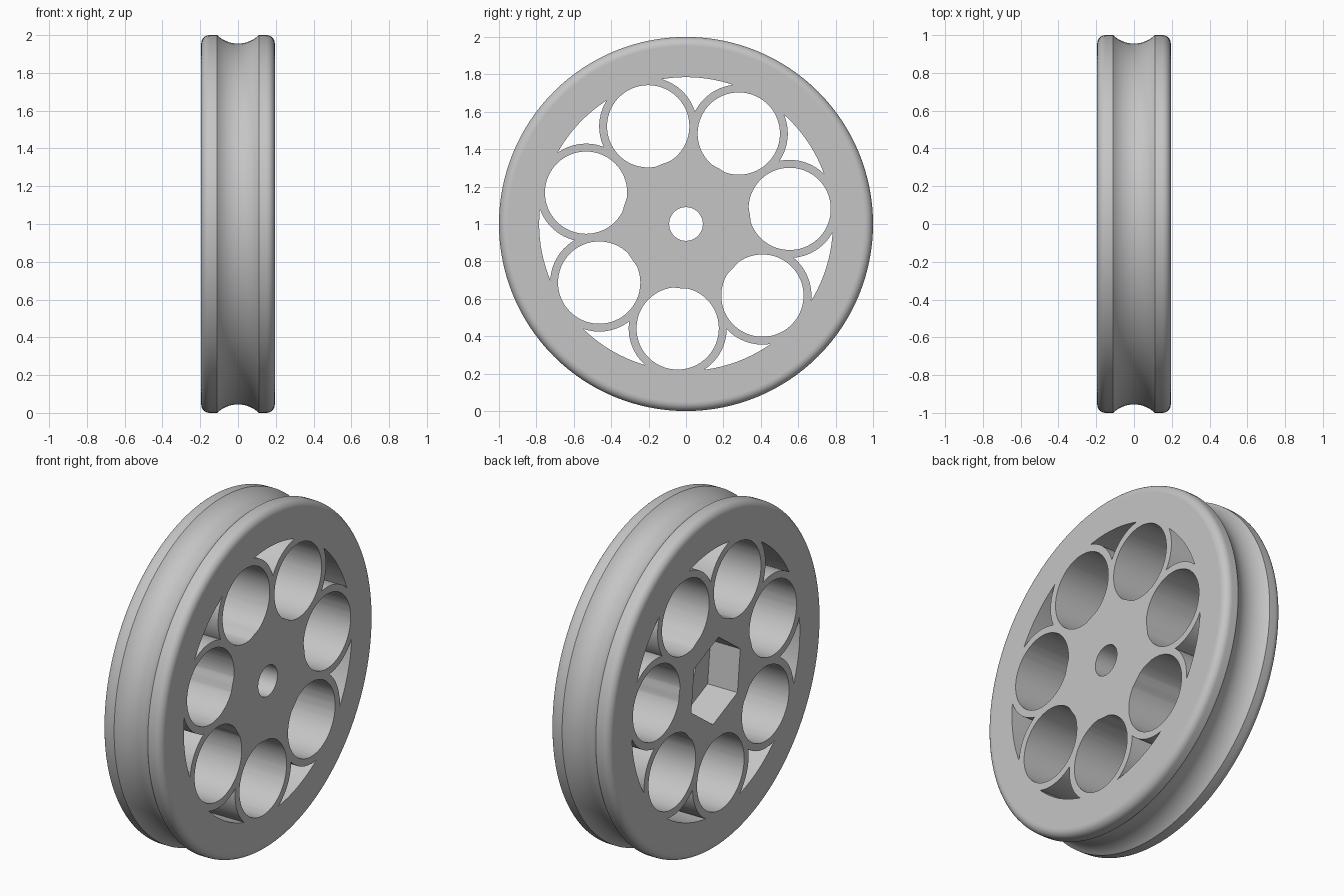
import bpy, bmesh
from math import pi, sin, cos, acos, asin, sqrt, hypot, atan2, radians

if "Cube" in bpy.data.objects:
    bpy.data.objects.remove(bpy.data.objects["Cube"], do_unlink=True)

HALF, BORE, FILLET = 0.195, 0.09, 0.045      # half width, axle bore, rim rounding
GROOVE, SAG = 0.11, 0.045                    # half width and depth of the groove
HOLES, PITCH, HOLE_R, RING_R = 7, 0.56, 0.22, 0.262
POCKET_R, HUB_R = 0.785, 0.345
START, STEP = radians(8.3), 2 * pi / HOLES

grey = bpy.data.materials.new("light grey")
grey.use_nodes = True
colour = (0.56, 0.56, 0.56, 1)
grey.diffuse_color = colour
grey.node_tree.nodes["Principled BSDF"].inputs["Base Color"].default_value = colour


def make_object(name, bm):
    bmesh.ops.recalc_face_normals(bm, faces=bm.faces)
    mesh = bpy.data.meshes.new(name)
    bm.to_mesh(mesh)
    bm.free()
    mesh.materials.append(grey)
    obj = bpy.data.objects.new(name, mesh)
    bpy.context.collection.objects.link(obj)
    return obj


def lathe(profile, segments):
    """Spin a closed (x, radius) profile around the axle."""
    bm = bmesh.new()
    rings = []
    for i in range(segments):
        a = 2 * pi * i / segments
        rings.append([bm.verts.new((x, r * cos(a), 1 + r * sin(a))) for x, r in profile])
    n = len(profile)
    for i in range(segments):
        p, q = rings[i], rings[(i + 1) % segments]
        for j in range(n):
            k = (j + 1) % n
            bm.faces.new((p[j], p[k], q[k], q[j]))
    return bm


def prism(bm, polar, x0, x1):
    """Extrude an outline of (radius, angle) points along the axle."""
    ends = [[bm.verts.new((x, r * cos(a), 1 + r * sin(a))) for r, a in polar] for x in (x0, x1)]
    bm.faces.new(ends[0])
    bm.faces.new(ends[1])
    n = len(polar)
    for i in range(n):
        j = (i + 1) % n
        bm.faces.new((ends[0][i], ends[0][j], ends[1][j], ends[1][i]))


# Wheel section: rounded shoulders and a concave groove
half = [(HALF, BORE)]
for i in range(9):
    a = pi / 2 * i / 8
    half.append((HALF - FILLET + FILLET * cos(a), 1 - FILLET + FILLET * sin(a)))
arc_r = (GROOVE ** 2 + SAG ** 2) / (2 * SAG)
spread = asin(GROOVE / arc_r)
groove = []
for i in range(17):
    a = spread * (1 - i / 8)
    groove.append((arc_r * sin(a), 1 - SAG + arc_r * (1 - cos(a))))
profile = half + groove + [(-x, r) for x, r in reversed(half)]
wheel = make_object("grooved_wheel", lathe(profile, 128))

cut = bmesh.new()
# Round holes, trimmed by the hub
for k in range(HOLES):
    mid = START + k * STEP
    outline = []
    for i in range(64):
        t = 2 * pi * i / 64
        u, v = PITCH + HOLE_R * cos(t), HOLE_R * sin(t)
        outline.append((max(hypot(u, v), HUB_R), mid + atan2(v, u)))
    prism(cut, outline, -0.3, 0.3)

# Three-sided pockets between neighbouring hole rings
apex = PITCH * cos(STEP / 2) + sqrt(RING_R ** 2 - (PITCH * sin(STEP / 2)) ** 2)
side = []
for i in range(1, 15):
    r = apex + (POCKET_R - apex) * i / 14
    side.append((r, STEP / 2 - acos((PITCH ** 2 + r ** 2 - RING_R ** 2) / (2 * PITCH * r))))
edge = side[-1][1]
shape = [(apex, 0)] + side
shape += [(POCKET_R, edge * (1 - i / 8)) for i in range(1, 16)]
shape += [(r, -a) for r, a in reversed(side)]
for k in range(HOLES):
    mid = START + (k + 0.5) * STEP
    prism(cut, [(r, mid + a) for r, a in shape], -0.3, 0.3)

# Hexagonal nut recess on one face
prism(cut, [(0.25, radians(36 + 60 * i)) for i in range(6)], -0.3, 0.0)

cutter = make_object("opening_cutter", cut)
cutter.hide_render = True

mod = wheel.modifiers.new("openings", "BOOLEAN")
mod.operation = "DIFFERENCE"
mod.solver = "EXACT"
mod.object = cutter
bpy.ops.object.select_all(action="DESELECT")
wheel.select_set(True)
bpy.context.view_layer.objects.active = wheel
bpy.ops.object.modifier_apply(modifier=mod.name)
bpy.data.objects.remove(cutter, do_unlink=True)

# Smooth curved walls, flat side faces
bpy.ops.object.shade_smooth_by_angle(angle=radians(25))
for face in wheel.data.polygons:
    if abs(face.normal.x) > 0.999:
        face.use_smooth = False
